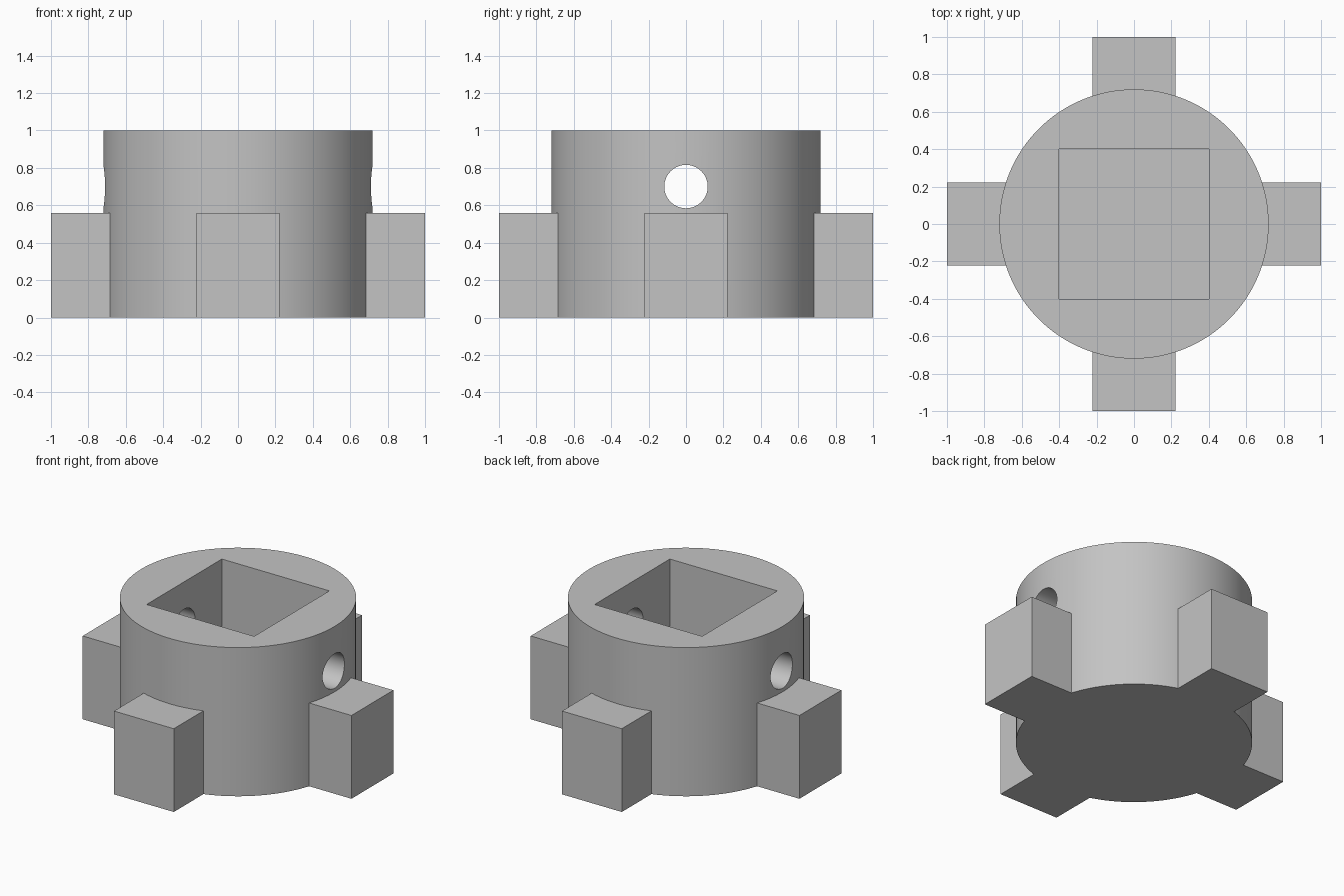
import bpy
import math

cube = bpy.data.objects.get("Cube")
if cube:
    bpy.data.objects.remove(cube, do_unlink=True)

RADIUS, HEIGHT = 0.72, 1.0
LUG_WIDTH, LUG_HEIGHT = 0.445, 0.56
SOCKET, FLOOR = 0.8, 0.4
PIN_RADIUS, PIN_Z = 0.116, 0.7

grey = bpy.data.materials.new("light_grey")
grey.use_nodes = True
colour = (0.55, 0.55, 0.55, 1)
grey.diffuse_color = colour
grey.node_tree.nodes["Principled BSDF"].inputs["Base Color"].default_value = colour


def box(name, size, z):
    """Box of the given size with its underside at z."""
    bpy.ops.mesh.primitive_cube_add(size=1, location=(0, 0, z + size[2] / 2))
    ob = bpy.context.object
    ob.name = name
    ob.scale = size
    bpy.ops.object.transform_apply(location=True, rotation=True, scale=True)
    return ob


def cylinder(name, radius, depth, z, tilt=0, sides=128):
    """Cylinder centred at height z."""
    bpy.ops.mesh.primitive_cylinder_add(vertices=sides, radius=radius, depth=depth,
                                        location=(0, 0, z), rotation=(0, tilt, 0))
    ob = bpy.context.object
    ob.name = name
    bpy.ops.object.transform_apply(location=True, rotation=True, scale=True)
    return ob


def combine(target, tool, operation):
    """Apply a boolean and discard the tool."""
    mod = target.modifiers.new(tool.name, 'BOOLEAN')
    mod.operation = operation
    mod.solver = 'EXACT'
    mod.object = tool
    bpy.context.view_layer.objects.active = target
    bpy.ops.object.modifier_apply(modifier=mod.name)
    bpy.data.objects.remove(tool, do_unlink=True)


# Round body with four lugs from two crossing bars
body = cylinder("socket_collar", RADIUS, HEIGHT, HEIGHT / 2)
for name, size in (("side_lugs", (2, LUG_WIDTH, LUG_HEIGHT)),
                   ("front_back_lugs", (LUG_WIDTH, 2, LUG_HEIGHT))):
    combine(body, box(name, size, 0), 'UNION')

# Blind square socket and the cross pin hole
combine(body, box("square_socket", (SOCKET, SOCKET, HEIGHT), FLOOR), 'DIFFERENCE')
combine(body, cylinder("pin_hole", PIN_RADIUS, 2.4, PIN_Z, math.pi / 2, 64), 'DIFFERENCE')

# Material and shading
body.data.materials.clear()
body.data.materials.append(grey)
for face in body.data.polygons:
    face.material_index = 0
bpy.ops.object.select_all(action='DESELECT')
body.select_set(True)
bpy.context.view_layer.objects.active = body
bpy.ops.object.shade_smooth_by_angle(angle=math.radians(25))
